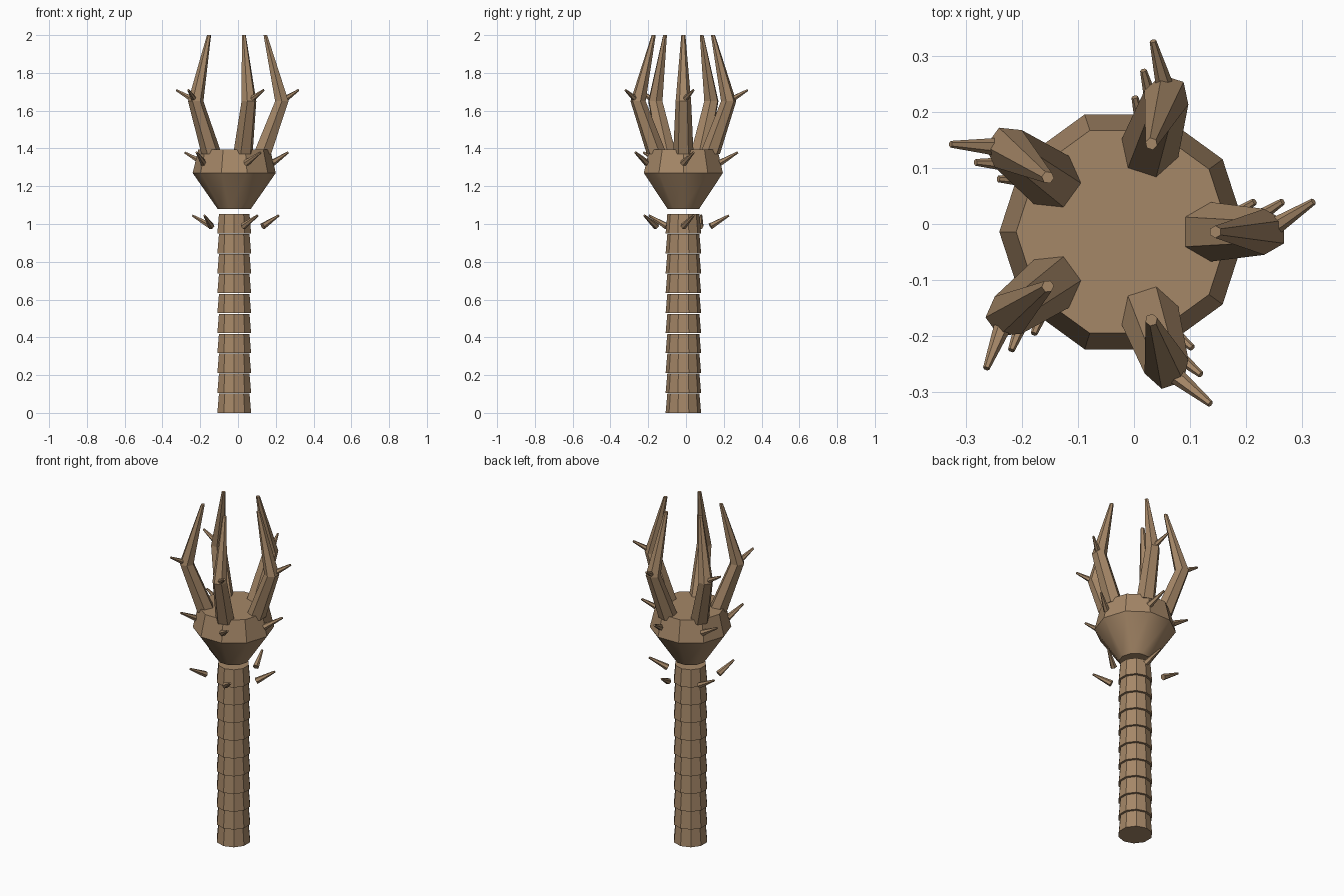
import bpy, bmesh, math
from mathutils import Vector, Matrix

if "Cube" in bpy.data.objects:
    bpy.data.objects.remove(bpy.data.objects["Cube"])

CX, CY = -0.02, -0.014      # staff axis
wood = bpy.data.materials.new("brown wood")
wood.diffuse_color = (0.376, 0.242, 0.136, 1)
wood.use_nodes = True
wood.node_tree.nodes["Principled BSDF"].inputs["Base Color"].default_value = wood.diffuse_color


def loft(name, rings, smooth=False):
    """Closed solid through a list of equal-length point rings."""
    bm = bmesh.new()
    vr = [[bm.verts.new(p) for p in r] for r in rings]
    n = len(vr[0])
    for a, b in zip(vr, vr[1:]):
        for i in range(n):
            j = (i + 1) % n
            bm.faces.new((a[i], a[j], b[j], b[i]))
    bm.faces.new(vr[0][::-1])
    bm.faces.new(vr[-1])
    bmesh.ops.recalc_face_normals(bm, faces=bm.faces)
    me = bpy.data.meshes.new(name)
    bm.to_mesh(me)
    bm.free()
    me.materials.append(wood)
    ob = bpy.data.objects.new(name, me)
    ob.location = (CX, CY, 0)
    bpy.context.collection.objects.link(ob)
    if smooth:
        bpy.context.view_layer.objects.active = ob
        ob.select_set(True)
        bpy.ops.object.shade_smooth_by_angle(angle=math.radians(30))
        ob.select_set(False)
    return ob


def ring(n, r, z, x=0.0, turn=0.0):
    return [Vector((x + r * math.cos(turn + math.tau * i / n),
                    r * math.sin(turn + math.tau * i / n), z)) for i in range(n)]


# Shaft: ten stacked tapered segments with hairline gaps
for k in range(10):
    z = k * 0.1056
    loft(f"shaft_segment_{k + 1}",
         [ring(10, 0.094, z, turn=math.pi / 10),
          ring(10, 0.085, z + 0.102, turn=math.pi / 10)])

# Cup-shaped head
loft("head", [ring(10, 0.088, 1.08), ring(10, 0.22, 1.27), ring(10, 0.19, 1.395)],
     smooth=True)

# Five bent claws, each with a column of three thorns
thorn_dir = Vector((0.084, 0.054, 0.057))
for c in range(5):
    spin = Matrix.Rotation(c * math.tau / 5, 4, 'Z')
    claw = [ring(6, r, z, x, math.pi / 6) for r, z, x in
            ((0.054, 1.37, 0.148), (0.041, 1.65, 0.252), (0.011, 2.0, 0.165))]
    loft(f"claw_{c + 1}", [[spin @ p for p in r] for r in claw])
    for t, (x, z) in enumerate(((0.151, 0.988), (0.201, 1.322), (0.256, 1.652))):
        rot = thorn_dir.to_track_quat('Z', 'Y').to_matrix().to_4x4()
        place = spin @ Matrix.Translation((x, 0, z)) @ rot
        rings = [ring(6, 0.018, 0), ring(6, 0.006, thorn_dir.length)]
        loft(f"thorn_{c + 1}_{t + 1}", [[place @ p for p in r] for r in rings])
